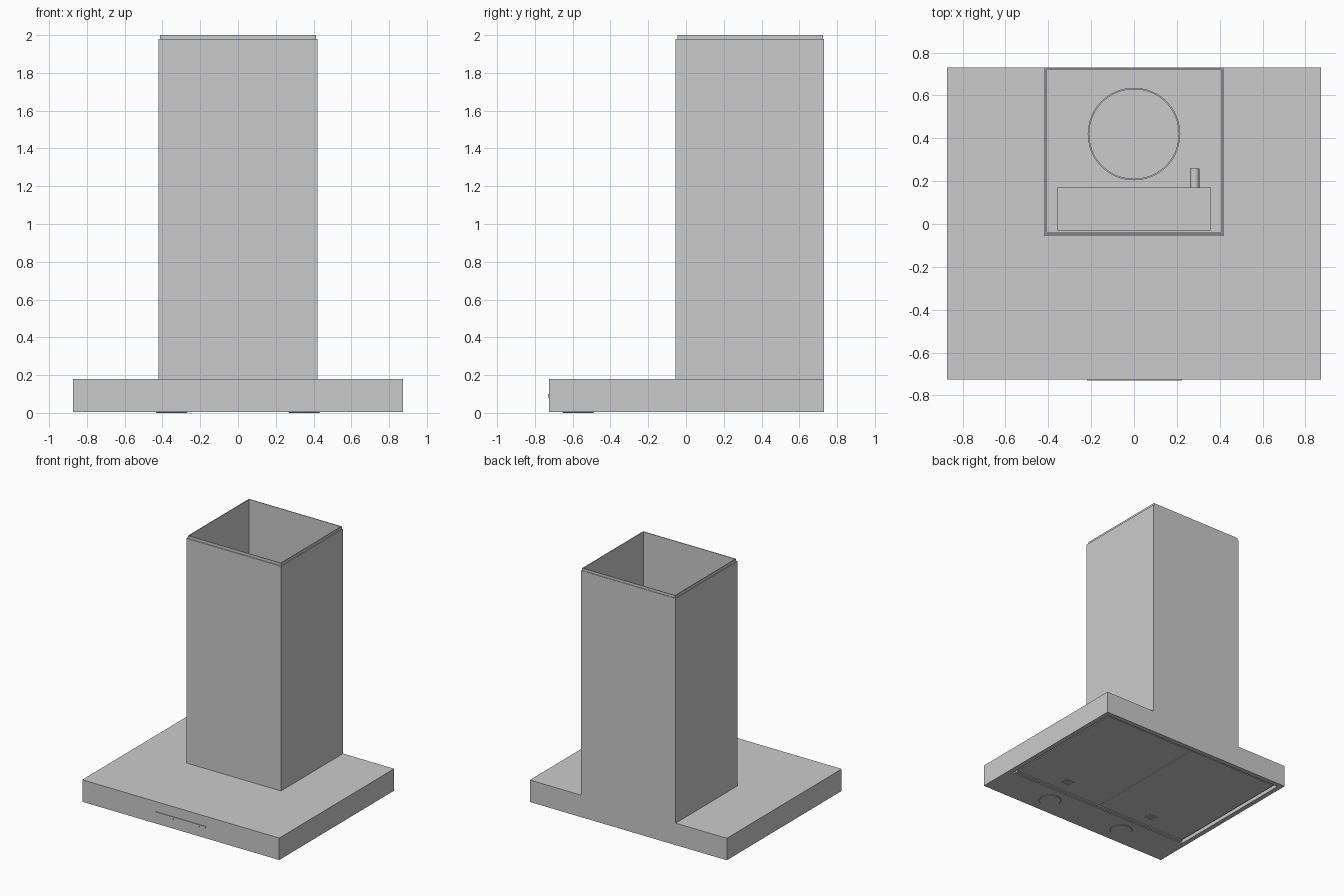
import bpy, bmesh
from mathutils import Vector

if "Cube" in bpy.data.objects:
    bpy.data.objects.remove(bpy.data.objects["Cube"])


def finish(name, bm):
    bmesh.ops.recalc_face_normals(bm, faces=bm.faces)
    me = bpy.data.meshes.new(name)
    bm.to_mesh(me)
    bm.free()
    ob = bpy.data.objects.new(name, me)
    bpy.context.collection.objects.link(ob)
    return ob


def box_bm(x, y, z):
    bm = bmesh.new()
    bmesh.ops.create_cube(bm, size=1)
    for v in bm.verts:
        v.co = Vector([(a + b) / 2 + c * (b - a) for (a, b), c in zip((x, y, z), v.co)])
    return bm


def box(name, x, y, z):
    return finish(name, box_bm(x, y, z))


def square_tube(name, x, y, z, wall):
    """Open rectangular tube: side walls with an inner skin."""
    bm = bmesh.new()
    rings = []
    for inset in (0, wall):
        for h in z:
            rings.append([bm.verts.new((px, py, h)) for px, py in (
                (x[0] + inset, y[0] + inset), (x[1] - inset, y[0] + inset),
                (x[1] - inset, y[1] - inset), (x[0] + inset, y[1] - inset))])
    for a, b in ((0, 1), (1, 3), (3, 2), (2, 0)):
        for i in range(4):
            j = (i + 1) % 4
            bm.faces.new((rings[a][i], rings[a][j], rings[b][j], rings[b][i]))
    return finish(name, bm)


def lathe(name, profile, centre, axis='Z', steps=48):
    """Closed (radius, height) profile spun around an axis."""
    bm = bmesh.new()
    vs = [bm.verts.new((r, 0, h)) for r, h in profile]
    es = [bm.edges.new((vs[i], vs[(i + 1) % len(vs)])) for i in range(len(vs))]
    bmesh.ops.spin(bm, geom=vs + es, cent=(0, 0, 0), axis=(0, 0, 1),
                   angle=6.283185307, steps=steps)
    bmesh.ops.remove_doubles(bm, verts=bm.verts, dist=1e-5)
    if axis == 'Y':
        for v in bm.verts:
            v.co = Vector((v.co.x, v.co.z, -v.co.y))
    bmesh.ops.translate(bm, verts=bm.verts, vec=centre)
    ob = finish(name, bm)
    bpy.context.view_layer.objects.active = ob
    ob.select_set(True)
    bpy.ops.object.shade_smooth_by_angle()
    ob.select_set(False)
    return ob


# Canopy: a flat slab with a filter recess in its underside
W, BACK, FRONT, TOP, BASE = 0.873, 0.73, -0.725, 0.18, 0.004
bm = box_bm((-W, W), (FRONT, BACK), (BASE, TOP))
bm.normal_update()
under = min(bm.faces, key=lambda f: f.normal.z)
bmesh.ops.inset_individual(bm, faces=[under], thickness=0.055)
for v in under.verts:
    if v.co.y < 0:
        v.co.y = -0.43
recess = bmesh.ops.extrude_discrete_faces(bm, faces=[under])['faces'][0]
bmesh.ops.translate(bm, verts=list(recess.verts), vec=(0, 0, 0.03))
finish("canopy", bm)

# Chimney: outer sleeve with a slightly taller telescopic inner sleeve
square_tube("chimney_outer", (-0.42, 0.42), (-0.055, 0.73), (TOP, 1.98), 0.006)
square_tube("chimney_inner", (-0.412, 0.412), (-0.046, 0.726), (TOP, 2.0), 0.006)

# Fittings inside the chimney: duct collar, electronics box, cable gland
lathe("duct_collar", [(0.216, 0), (0.216, 0.12), (0.209, 0.12), (0.209, 0)], (0, 0.42, TOP))
box("electronics_box", (-0.36, 0.36), (-0.03, 0.17), (TOP, 0.32))
lathe("cable_gland", [(0, 0), (0.022, 0), (0.022, 0.09), (0, 0.09)],
      (0.283, 0.17, 0.25), 'Y', 24)

# Control strip on the front edge, with small buttons below it
box("control_strip", (-0.22, 0.225), (-0.73, FRONT), (0.09, 0.1))
for i, x in enumerate((-0.07, 0.16, 0.22)):
    box(f"control_button_{i}", (x - 0.005, x + 0.005), (-0.729, FRONT), (0.08, 0.09))

# Underside, mirrored left and right: filters, latches and lamps
for side, s in (("left", -1), ("right", 1)):
    def span(a, b):
        return tuple(sorted((s * a, s * b)))
    box(f"filter_{side}", span(0.003, 0.812), (-0.424, 0.668), (0.016, 0.035))
    square_tube(f"latch_frame_{side}", span(0.37, 0.45), (-0.32, -0.26), (0.012, 0.018), 0.006)
    box(f"latch_grip_{side}", span(0.38, 0.44), (-0.295, -0.285), (0.012, 0.018))
    lathe(f"lamp_{side}", [(0, 0), (0.08, 0), (0.085, 0.005), (0, 0.005)],
          (s * 0.35, -0.57, 0))

# Thin trim bar between the lamp panel and the filters
box("filter_front_trim", (-0.812, 0.812), (-0.428, -0.405), (0.008, 0.034))
